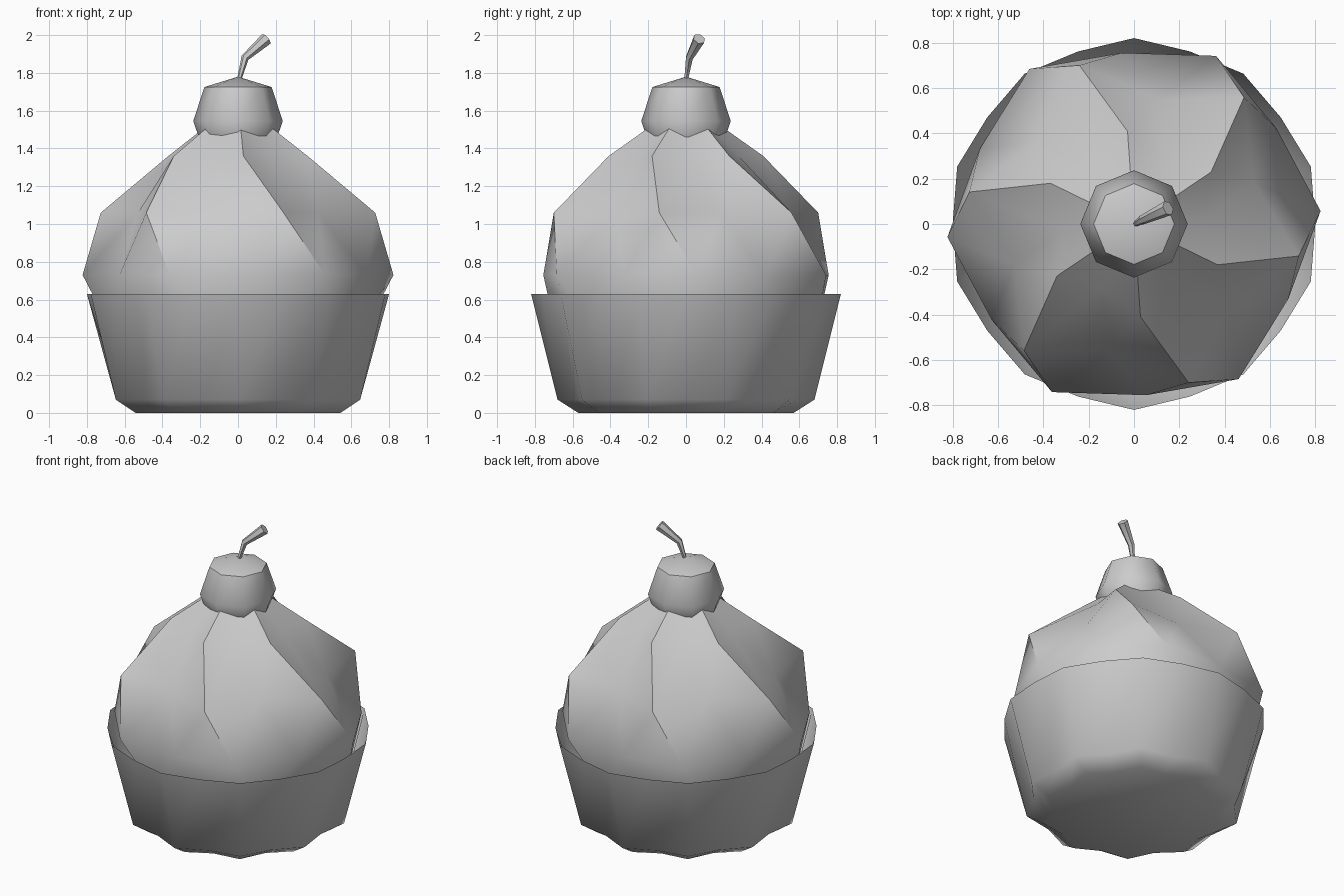
import bpy
from math import cos, sin, radians, pi
from mathutils import Vector

if "Cube" in bpy.data.objects:
    bpy.data.objects.remove(bpy.data.objects["Cube"])


def loft(name, rings, cap_start=False, cap_end=False, angle=50):
    """Skin equal-length rings of points; a cap is True (flat) or a pole point."""
    n = len(rings[0])
    verts = [p for ring in rings for p in ring]
    faces = [(i * n + j, i * n + (j + 1) % n, (i + 1) * n + (j + 1) % n, (i + 1) * n + j)
             for i in range(len(rings) - 1) for j in range(n)]
    for cap, base, flip in ((cap_start, 0, True), (cap_end, (len(rings) - 1) * n, False)):
        loop = [base + j for j in range(n)]
        if flip:
            loop.reverse()
        if cap is True:
            faces.append(loop)
        elif cap:
            verts.append(cap)
            faces += [(loop[j], loop[(j + 1) % n], len(verts) - 1) for j in range(n)]
    mesh = bpy.data.meshes.new(name)
    mesh.from_pydata(verts, [], faces)
    mesh.update()
    obj = bpy.data.objects.new(name, mesh)
    bpy.context.collection.objects.link(obj)
    bpy.ops.object.select_all(action='DESELECT')
    obj.select_set(True)
    bpy.context.view_layer.objects.active = obj
    bpy.ops.object.shade_smooth_by_angle(angle=radians(angle))
    return obj


def star(points, peak, valley, z, start=0.0):
    """Ring alternating between peak and valley radii."""
    ring = []
    for k in range(points * 2):
        r = valley if k % 2 else peak
        a = radians(start) + k * pi / points
        ring.append((r * cos(a), r * sin(a), z))
    return ring


# Pleated paper wrapper, open at the top
loft("wrapper", [star(10, 0.57, 0.51, 0.0, 90),
                 star(10, 0.68, 0.62, 0.07, 90),
                 star(10, 0.82, 0.80, 0.63, 90)], cap_start=True)

# Six-lobed frosting, twisting as it rises: peak radius, valley radius, z, twist
swirl = [(0.70, 0.62, 0.42, 19), (0.825, 0.757, 0.73, 4),
         (0.74, 0.56, 1.06, -11), (0.41, 0.31, 1.36, -26)]
loft("frosting", [star(6, p, v, z, t) for p, v, z, t in swirl],
     cap_start=True, cap_end=(0, 0, 1.65))

# Cherry: eight-sided ball
loft("cherry", [star(4, r, r, z) for r, z in ((0.18, 1.38), (0.237, 1.545), (0.178, 1.725))],
     cap_start=(0, 0, 1.31), cap_end=(0, 0, 1.78))

# Bent stem, widening towards its tip
path = [Vector((0.005, 0, 1.76)), Vector((0.037, 0.018, 1.88)), Vector((0.15, 0.07, 1.98))]
radii = [0.011, 0.021, 0.034]
aims = [path[1] - path[0], path[2] - path[0], path[2] - path[1]]
rings = []
for centre, r, aim in zip(path, radii, aims):
    q = Vector((0, 0, 1)).rotation_difference(aim)
    rings.append([centre + q @ Vector((r * cos(k * pi / 3), r * sin(k * pi / 3), 0))
                  for k in range(6)])
loft("cherry_stem", rings, cap_start=True, cap_end=True)
